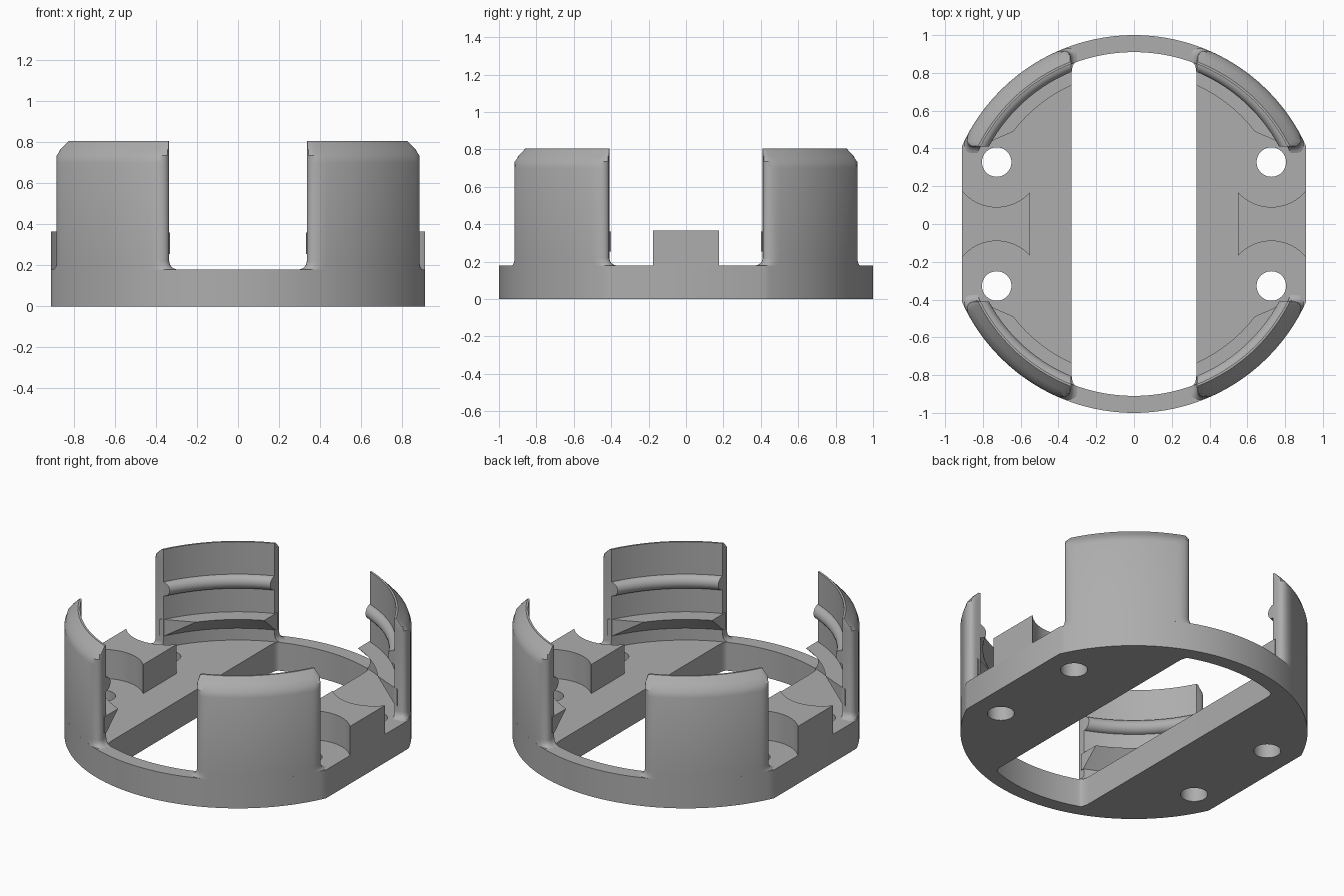
import bpy, bmesh
from math import sin, cos, acos, asin, pi, radians, sqrt

cube = bpy.data.objects.get("Cube")
if cube:
    bpy.data.objects.remove(cube, do_unlink=True)

grey = bpy.data.materials.new("plain_grey")
grey.use_nodes = True
grey.diffuse_color = (0.42, 0.42, 0.42, 1)
grey.node_tree.nodes["Principled BSDF"].inputs["Base Color"].default_value = grey.diffuse_color

RIM, INNER, FLAT, SLOT, FLOOR = 1.0, 0.91, 0.91, 0.33, 0.18
HOLE_X, HOLE_Y = 0.727, 0.328
QUADRANTS = [(sx, sy) for sx in (-1, 1) for sy in (-1, 1)]


def finish(bm, name):
    bmesh.ops.recalc_face_normals(bm, faces=bm.faces)
    mesh = bpy.data.meshes.new(name)
    bm.to_mesh(mesh)
    bm.free()
    mesh.materials.append(grey)
    obj = bpy.data.objects.new(name, mesh)
    bpy.context.collection.objects.link(obj)
    return obj


def activate(obj):
    bpy.ops.object.select_all(action='DESELECT')
    obj.select_set(True)
    bpy.context.view_layer.objects.active = obj


def smooth(obj):
    activate(obj)
    bpy.ops.object.shade_smooth_by_angle(angle=radians(30))


def prism(name, outline, z0, z1, corner=0):
    """Extrude an outline; optionally round its sharp vertical corners."""
    bm = bmesh.new()
    face = bm.faces.new([bm.verts.new((x, y, z0)) for x, y in outline])
    up = bmesh.ops.extrude_face_region(bm, geom=[face])["geom"]
    bmesh.ops.translate(bm, vec=(0, 0, z1 - z0),
                        verts=[v for v in up if isinstance(v, bmesh.types.BMVert)])
    bmesh.ops.recalc_face_normals(bm, faces=bm.faces)
    if corner:
        edges = [e for e in bm.edges
                 if abs(e.verts[0].co.z - e.verts[1].co.z) > 0.01
                 and e.calc_face_angle(0) > radians(40)]
        bmesh.ops.bevel(bm, geom=edges, offset=corner, segments=6,
                        profile=0.5, affect='EDGES')
    return finish(bm, name)


def circle(cx, cy, r, n=48):
    return [(cx + r * cos(2 * pi * i / n), cy + r * sin(2 * pi * i / n)) for i in range(n)]


def clipped_disc(r, half_width, n=64):
    """Circle outline cut by two planes at x = +-half_width."""
    a = acos(half_width / r)
    top = [a + (pi - 2 * a) * i / n for i in range(n + 1)]
    return [(r * cos(t), r * sin(t)) for t in top + [t + pi for t in top]]


def cut(obj, cutter):
    mod = obj.modifiers.new("cut", 'BOOLEAN')
    mod.operation, mod.solver, mod.object = 'DIFFERENCE', 'EXACT', cutter
    activate(obj)
    bpy.ops.object.modifier_apply(modifier=mod.name)
    bpy.data.objects.remove(cutter, do_unlink=True)


def sweep(name, profile, sx, sy, near, far=SLOT + 0.005, rounding=False):
    """Sweep an (r, z) profile around one quadrant between two end planes.
    near = (plane direction, distance); far = x of the other end plane."""
    steps = [0, .004, .012, .025, .045, .07, .1, .13]
    ts = steps + [.13 + .74 * i / 16 for i in range(1, 16)] + [1 - s for s in reversed(steps)]
    bm = bmesh.new()
    rings = []
    for t in ts:
        ring = []
        for r, z in profile:
            flare = 0
            if rounding:
                # rounded outer corners, and a fillet where the post meets the rim
                s = min(t, 1 - t) * 0.7
                k = max(0, 1 - s / 0.08)
                r = min(r, RIM - 0.06 * (1 - sqrt(1 - k * k)))
                h = min(1, max(0, (z - FLOOR) / 0.04))
                flare = 0.04 * (1 - sqrt(1 - (1 - h) ** 2))
            a0 = near[0] - acos((near[1] - flare) / r)
            a1 = acos((far - flare) / r)
            a = a0 + (a1 - a0) * t
            ring.append(bm.verts.new((sx * r * cos(a), sy * r * sin(a), z)))
        rings.append(ring)
    n = len(profile)
    for a, b in zip(rings, rings[1:]):
        for i in range(n):
            j = (i + 1) % n
            bm.faces.new((a[i], a[j], b[j], b[i]))
    # end caps, paired from the two sides of the profile
    for ring in (rings[0], rings[-1]):
        for i in range(n // 2 - 1):
            bm.faces.new((ring[i], ring[i + 1], ring[n - 2 - i], ring[n - 1 - i]))
    smooth(finish(bm, name))


# Base plate with the centre slot and four screw holes
base = prism("base_plate", clipped_disc(RIM, FLAT), 0, FLOOR)
cut(base, prism("slot_cutter", clipped_disc(INNER, SLOT, 32), -0.1, 0.4, corner=0.05))
for sx, sy in QUADRANTS:
    cut(base, prism("hole_cutter", circle(sx * HOLE_X, sy * HOLE_Y, 0.078), -0.1, 0.4))
smooth(base)

# Side blocks, scooped out around the screw holes
for sx, side in ((1, "left"), (-1, "right")):
    xs = (sx * 0.55, sx * FLAT)
    block = prism(side + "_block", [(xs[0], -.176), (xs[1], -.176), (xs[1], .176), (xs[0], .176)],
                  FLOOR - 0.001, 0.365)
    for sy in (-1, 1):
        cut(block, prism("scoop_cutter", circle(sx * HOLE_X, sy * HOLE_Y, 0.238, 96), 0.1, 0.5))
    smooth(block)

# Curved posts, each with a support ledge and a snap bead inside
shoulder = [(RIM, z) for z in (.178, .184, .192, .204, .22, .70)]
shoulder += [(.988, .735), (.962, .764), (.922, .805)]
post_profile = [(INNER, z) for r, z in shoulder] + shoulder[::-1]
ledge_profile = [(.93, .36), (.805, .36), (INNER, .255), (.93, .255)]
bead_profile = [(.915 - .045 * sin(pi * i / 11), .555 + .045 * cos(pi * i / 11)) for i in range(12)]
post_end = (pi / 2, 0.41)
ledge_end = (radians(66.2), 0.706)

for sx, sy in QUADRANTS:
    place = ("front_" if sy < 0 else "back_") + ("left_" if sx > 0 else "right_")
    sweep(place + "post", post_profile, sx, sy, post_end, rounding=True)
    sweep(place + "ledge", ledge_profile, sx, sy, ledge_end, far=SLOT)
    sweep(place + "bead", bead_profile, sx, sy, post_end)
